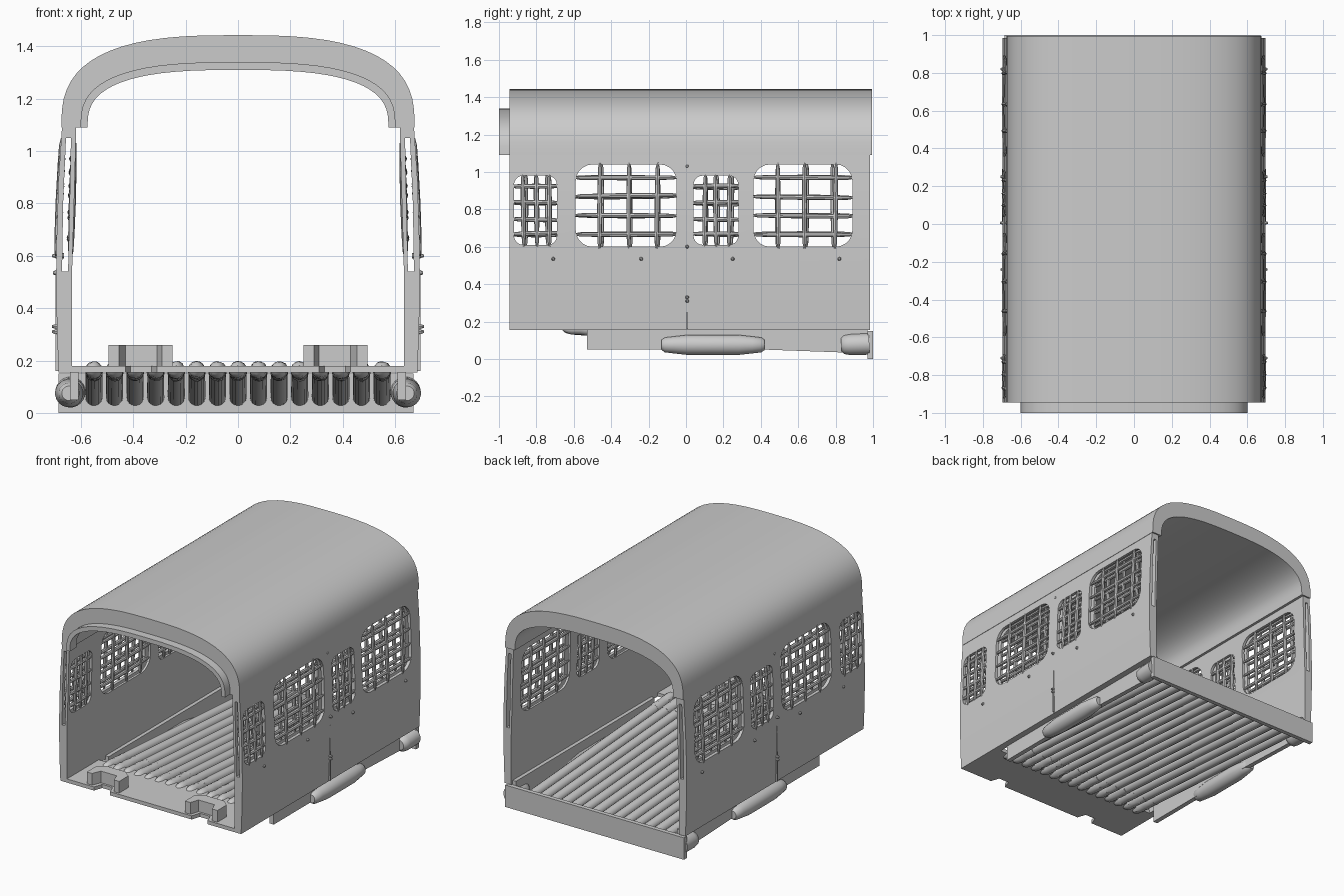
import bpy, bmesh, math, random
from mathutils import Vector

if "Cube" in bpy.data.objects:
    bpy.data.objects.remove(bpy.data.objects["Cube"])

random.seed(4)
grey = bpy.data.materials.new("light_grey")
grey.diffuse_color = (0.6, 0.6, 0.6, 1)
grey.use_nodes = True
grey.node_tree.nodes["Principled BSDF"].inputs["Base Color"].default_value = grey.diffuse_color


def finish(name, bm, mirror=False):
    bmesh.ops.recalc_face_normals(bm, faces=bm.faces)
    me = bpy.data.meshes.new(name)
    bm.to_mesh(me)
    bm.free()
    me.materials.append(grey)
    ob = bpy.data.objects.new(name, me)
    bpy.context.collection.objects.link(ob)
    if mirror:
        ob.modifiers.new("mirror", 'MIRROR')
    return ob


def add_prism(bm, pts, axis, a, b):
    """Extrude a 2D outline along an axis from a to b."""
    def place(p, t):
        return {'X': (t, p[0], p[1]), 'Y': (p[0], t, p[1]), 'Z': (p[0], p[1], t)}[axis]
    r0 = [bm.verts.new(place(p, a)) for p in pts]
    r1 = [bm.verts.new(place(p, b)) for p in pts]
    bm.faces.new(r0)
    bm.faces.new(r1[::-1])
    n = len(pts)
    for i in range(n):
        bm.faces.new((r0[i], r0[(i + 1) % n], r1[(i + 1) % n], r1[i]))


def prism(name, pts, axis, a, b, mirror=False):
    bm = bmesh.new()
    add_prism(bm, pts, axis, a, b)
    return finish(name, bm, mirror)


def rect(a0, a1, b0, b1):
    return [(a0, b0), (a1, b0), (a1, b1), (a0, b1)]


def add_rod(bm, p0, p1, profile, sides=10, bump=0.0):
    """Lathe a rod between two points; profile = (fraction along, radius)."""
    p0, p1 = Vector(p0), Vector(p1)
    d = p1 - p0
    u = d.orthogonal().normalized()
    v = d.normalized().cross(u)
    rings = []
    for f, r in profile:
        ring = []
        for i in range(sides):
            t = 2 * math.pi * i / sides
            rr = r * (1 + random.uniform(-bump, bump))
            ring.append(bm.verts.new(p0 + d * f + (u * math.cos(t) + v * math.sin(t)) * rr))
        rings.append(ring)
    for a, b in zip(rings, rings[1:]):
        for i in range(sides):
            j = (i + 1) % sides
            bm.faces.new((a[i], a[j], b[j], b[i]))
    bm.faces.new(rings[0])
    bm.faces.new(rings[-1])


def arch(rx, rz, base=1.09, n=2.8, steps=32):
    pts = []
    for i in range(steps + 1):
        t = math.pi * i / steps
        c, s = math.cos(t), max(0, math.sin(t))
        pts.append((math.copysign(rx * abs(c) ** (2 / n), c), base + rz * s ** (2 / n)))
    return pts


# Roof vault and the lip standing out at the front
prism("roof", arch(0.675, 0.353) + arch(0.60, 0.245)[::-1], 'Y', -0.945, 0.995)
prism("roof_front_lip", arch(0.602, 0.25) + arch(0.575, 0.22)[::-1], 'Y', -1.0, -0.93)

# Side walls: hollow upper part, cut by four rounded windows
windows = [(-0.92, -0.69, 0.61, 0.98), (-0.59, -0.05, 0.60, 1.04),
           (0.04, 0.28, 0.61, 0.98), (0.36, 0.89, 0.60, 1.04)]
wall = prism("side_walls", [(0.685, 0.155), (0.691, 0.3), (0.695, 0.5), (0.692, 0.7), (0.685, 0.9),
                            (0.672, 1.095), (0.618, 1.095), (0.626, 0.8), (0.635, 0.5),
                            (0.635, 0.155)], 'Y', -0.945, 0.985)
slot = prism("slot_cutter", [(0.649, 0.54), (0.672, 0.54), (0.668, 0.8), (0.657, 1.05),
                             (0.638, 1.05)], 'Y', -1.2, 1.2)
bm = bmesh.new()
for y0, y1, z0, z1 in windows:
    r = 0.09 if y1 - y0 > 0.4 else 0.05
    outline = []
    for k, (cy, cz) in enumerate([(y1 - r, z1 - r), (y0 + r, z1 - r), (y0 + r, z0 + r), (y1 - r, z0 + r)]):
        for i in range(6):
            t = math.pi / 2 * (k + i / 5)
            outline.append((cy + r * math.cos(t), cz + r * math.sin(t)))
    add_prism(bm, outline, 'X', 0.5, 0.8)
holes = finish("window_cutter", bm)
bpy.context.view_layer.objects.active = wall
for cutter in (holes, slot):
    m = wall.modifiers.new("cut", 'BOOLEAN')
    m.operation, m.solver, m.object = 'DIFFERENCE', 'EXACT', cutter
    bpy.ops.object.modifier_apply(modifier=m.name)
    bpy.data.objects.remove(cutter)
wall.modifiers.new("mirror", 'MIRROR')

# Window lattices: an outer and an inner layer of tapered bars
taper = [(0, 0.004), (0.06, 0.010), (0.2, 0.012), (0.5, 0.0135), (0.8, 0.012), (0.94, 0.010), (1, 0.004)]
bm = bmesh.new()
for y0, y1, z0, z1 in windows:
    for inner in (False, True):
        def bar_x(z):
            return 0.642 - 0.03 * (z - 0.5) if inner else 0.697 - 0.045 * (z - 0.5)
        for i in range(3):
            y = y0 + (y1 - y0) * (0.25 + 0.28 * i) + random.uniform(-0.008, 0.008)
            lo, hi = z0 - 0.01, z1 + 0.01
            add_rod(bm, (bar_x(lo), y, lo), (bar_x(hi), y + random.uniform(-0.008, 0.008), hi), taper, 8)
        for i in range(4):
            z = z0 + (z1 - z0) * (0.15 + 0.23 * i) + random.uniform(-0.005, 0.005)
            x = bar_x(z) - (0.004 if not inner else -0.004)
            add_rod(bm, (x, y0 - 0.01, z), (x, y1 + 0.01, z + random.uniform(-0.008, 0.008)), taper, 8)
finish("window_bars", bm, True)

# Wall seam strip, hinge knobs and nails
prism("wall_seams", rect(0.002, 0.01, 0.16, 0.54), 'X', 0.686, 0.697, True)
bm = bmesh.new()
stud = [(0, 0.010), (0.6, 0.010), (1, 0.005)]
for y, z in [(0.006, 0.31), (0.006, 0.33), (0.006, 0.6), (0.006, 1.03)]:
    add_rod(bm, (0.665, y, z), (0.71 - 0.03 * (z > 0.9), y, z), stud, 8)
for y in (-0.71, -0.24, 0.25, 0.82):
    add_rod(bm, (0.68, y, 0.535), (0.707, y, 0.535), stud, 8)
finish("wall_studs", bm, True)

# Floor logs sloping down to the back, with rough rounded front ends
bm = bmesh.new()
rough = [(0, 0.012), (0.006, 0.022), (0.015, 0.029)] + [(0.03 + 0.015 * i, 0.033) for i in range(8)]
for i in range(15):
    x = (i - 7) * 0.0786
    p0, p1 = Vector((x, -0.66, 0.168)), Vector((x, 0.98, 0.06))
    mid = p0.lerp(p1, 0.135)
    add_rod(bm, p0, mid, [(f / 0.135, r) for f, r in rough], 14, 0.06)
    add_rod(bm, mid, p1, [(0, 0.032), (1, 0.033)], 14)
finish("floor_logs", bm)

# Front platform with two notches
edge = [(-0.645, -0.945)]
for s in (-1, 1):
    n = [(0.31, -0.945), (0.33, -0.885), (0.41, -0.885), (0.43, -0.945)]
    edge += [(s * x, y) for x, y in (n if s > 0 else n[::-1])]
edge += [(0.645, -0.945), (0.645, -0.6), (-0.645, -0.6)]
prism("front_platform", edge, 'Z', 0.155, 0.18)

# Horseshoe blocks around the notches
prism("platform_blocks", [(0.25, -0.93), (0.29, -0.93), (0.31, -0.87), (0.43, -0.87), (0.455, -0.93),
                          (0.495, -0.93), (0.495, -0.83), (0.45, -0.79), (0.30, -0.79), (0.25, -0.83)],
      'Z', 0.175, 0.26, True)

# Back board and side sills
prism("back_board", rect(-0.685, 0.67, 0.97, 1.0), 'Z', 0.0, 0.15)
prism("side_sills", [(-0.53, 0.05), (0.42, 0.05), (0.97, 0.03), (0.97, 0.18), (-0.53, 0.18)],
      'X', 0.61, 0.642, True)

# Short logs along the lower sides
bm = bmesh.new()
add_rod(bm, (0.645, -0.13, 0.075), (0.645, 0.42, 0.075),
        [(0, 0.028), (0.03, 0.040), (0.12, 0.046), (0.25, 0.054), (0.75, 0.054),
         (0.88, 0.046), (0.97, 0.040), (1, 0.028)], 20)
add_rod(bm, (0.64, 0.83, 0.075), (0.64, 0.98, 0.08),
        [(0, 0.035), (0.1, 0.05), (0.3, 0.056), (1, 0.058)], 20)
finish("side_logs", bm, True)

bpy.ops.object.select_all(action='SELECT')
bpy.ops.object.shade_smooth_by_angle(angle=math.radians(35))
